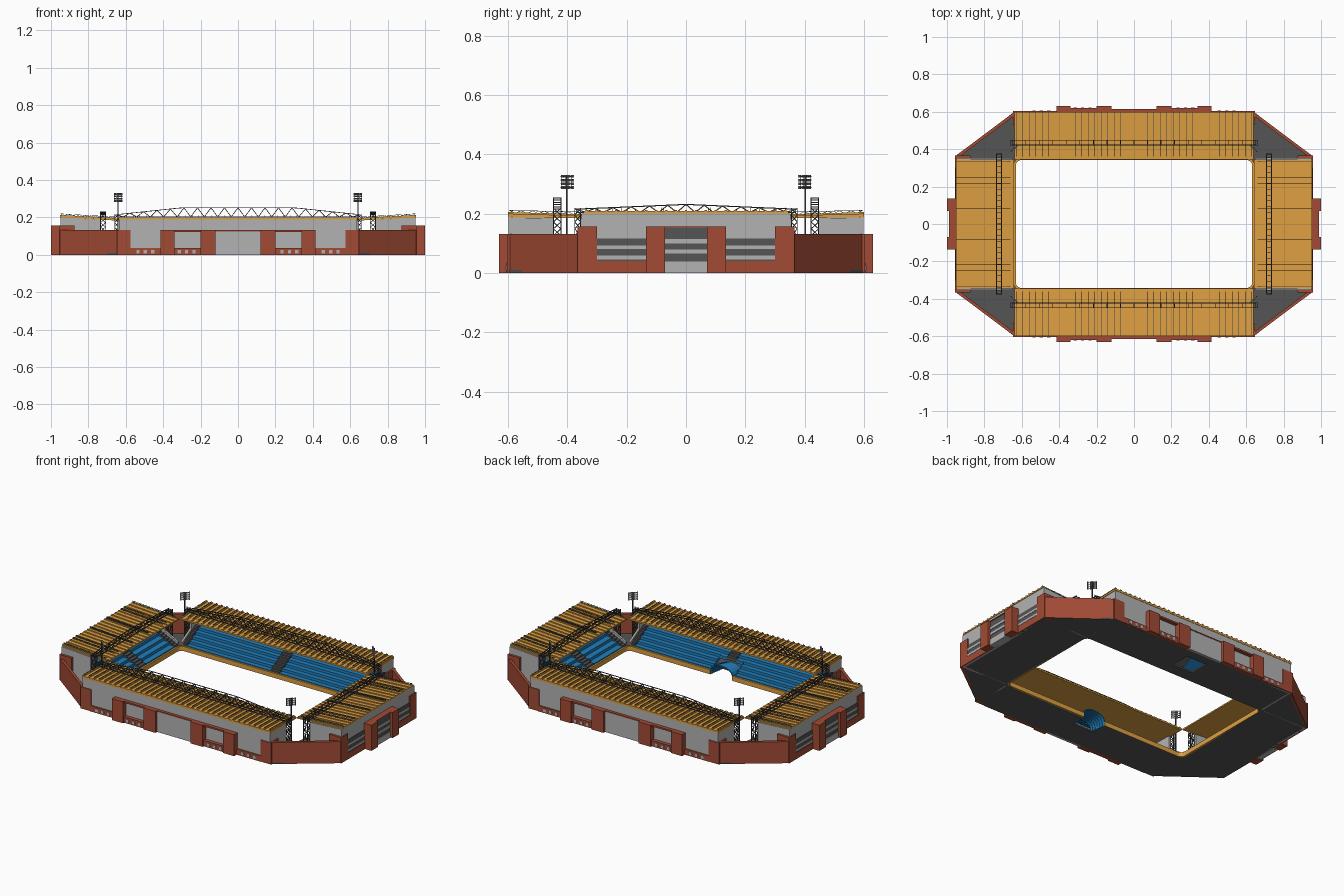
import bpy, bmesh, math
from mathutils import Vector

if "Cube" in bpy.data.objects:
    bpy.data.objects.remove(bpy.data.objects["Cube"])

def material(name, rgb):
    m = bpy.data.materials.new(name)
    m.diffuse_color = (*rgb, 1)
    m.use_nodes = True
    m.node_tree.nodes["Principled BSDF"].inputs["Base Color"].default_value = m.diffuse_color
    return m

ORANGE = material("orange_sheet", (0.73, 0.35, 0.055))
RED = material("brick_red", (0.36, 0.07, 0.035))
BLUE = material("seat_blue", (0.015, 0.21, 0.50))
GREY = material("wall_grey", (0.45, 0.45, 0.45))
DARK = material("dark_grey", (0.09, 0.09, 0.09))
STEEL = material("steel", (0.055, 0.06, 0.065))

# Axis maps: profile (p, q) extruded along t
ALONG_X = lambda p, q, t: (t, p, q)
ALONG_Y = lambda p, q, t: (p, t, q)
ALONG_Z = lambda p, q, t: (p, q, t)

class Part:
    """Collects geometry for one named object, optionally mirrored about x and y."""
    def __init__(self, name, mat, mirror=(True, True)):
        self.name, self.mat, self.mirror, self.bm = name, mat, mirror, bmesh.new()

    def prism(self, pts, axis, a, b):
        lo = [self.bm.verts.new(axis(p, q, a)) for p, q in pts]
        hi = [self.bm.verts.new(axis(p, q, b)) for p, q in pts]
        n = len(pts)
        self.bm.faces.new(lo[::-1])
        self.bm.faces.new(hi)
        for i in range(n):
            j = (i + 1) % n
            self.bm.faces.new((lo[i], lo[j], hi[j], hi[i]))

    def box(self, x0, x1, y0, y1, z0, z1):
        self.prism([(x0, y0), (x1, y0), (x1, y1), (x0, y1)], ALONG_Z, z0, z1)

    def beam(self, p, q, r=0.0015):
        p, q = Vector(p), Vector(q)
        d = (q - p).normalized()
        u = d.cross((0, 0, 1) if abs(d.z) < 0.9 else (1, 0, 0)).normalized() * r
        v = d.cross(u)
        ring = (u + v, v - u, -u - v, u - v)
        self.prism([(k, 0) for k in range(4)],
                   lambda k, _, e: (q if e else p) + ring[k], 0, 1)

    def zigzag(self, lower, upper, r=0.0012):
        for i in range(len(lower) - 1):
            self.beam(lower[i], lower[i + 1], r)
            self.beam(upper[i], upper[i + 1], r)
            a, b = (lower, upper) if i % 2 else (upper, lower)
            self.beam(a[i], b[i + 1], r)

    def done(self):
        bmesh.ops.recalc_face_normals(self.bm, faces=self.bm.faces)
        me = bpy.data.meshes.new(self.name)
        self.bm.to_mesh(me)
        self.bm.free()
        me.materials.append(self.mat)
        ob = bpy.data.objects.new(self.name, me)
        bpy.context.collection.objects.link(ob)
        if any(self.mirror):
            m = ob.modifiers.new("mirror", 'MIRROR')
            m.use_axis = (*self.mirror, False)
            m.use_mirror_merge = False

def lerp(a, b, n):
    return [a + (b - a) * i / n for i in range(n + 1)]

# Ground slab and pitch barrier (half outline, mirrored in x; tunnel notch at front)
def pitch_edge(hw, hh, r):
    pts = [(0.075, -hh)]
    for sy, a0 in ((-1, -90), (1, 0)):
        for k in range(6):
            a = math.radians(a0 + 18 * k)
            pts.append((hw - r + r * math.cos(a), sy * (hh - r) + r * math.sin(a)))
    return pts + [(0, hh)]

slab = Part("ground_slab", DARK, (True, False))
slab.prism([(0, -0.60), (0.64, -0.60), (0.953, -0.362), (0.953, 0.362), (0.64, 0.60), (0, 0.60),
            (0, 0.54), (0.07, 0.54), (0.07, 0.42), (0, 0.42)]
           + pitch_edge(0.635, 0.345, 0.03)[::-1] + [(0.075, -0.44), (0, -0.44)], ALONG_Z, 0, 0.01)
slab.done()
rail = Part("pitch_barrier", ORANGE, (True, False))
rail.prism(pitch_edge(0.642, 0.352, 0.034) + pitch_edge(0.632, 0.342, 0.03)[::-1], ALONG_Z, 0, 0.028)
rail.done()

# Stepped seating, thin shell with a sloping underside
def steps(d0, d1, z0, z1, n):
    dd, dz = (d1 - d0) / n, (z1 - z0) / n
    pts = []
    for i in range(n):
        pts += [(d0 + i * dd, z0 + i * dz), (d0 + (i + 1) * dd, z0 + i * dz)]
    return pts + [(d1, z1 - dz - 0.02), (d0, z0 - 0.02)]

flip = lambda pts: [(-p, q) for p, q in pts]
side, end = steps(0.357, 0.59, 0.03, 0.165, 8), steps(0.647, 0.94, 0.03, 0.17, 8)
seats = Part("side_seats", BLUE)
seats.prism(side, ALONG_X, 0.08, 0.60)
seats.done()
seats = Part("centre_seats", BLUE, (True, False))
seats.prism(side, ALONG_X, 0.03, 0.08)
seats.prism(flip(steps(0.44, 0.59, 0.08, 0.165, 5)), ALONG_X, 0.03, 0.08)
seats.done()
seats = Part("end_seats", BLUE)
seats.prism(end, ALONG_Y, 0.03, 0.31)
seats.done()
aisle = Part("corner_stairs", DARK)
aisle.prism(steps(0.357, 0.59, 0.035, 0.17, 16), ALONG_X, 0.60, 0.626)
aisle.prism(steps(0.647, 0.94, 0.035, 0.175, 16), ALONG_Y, 0.31, 0.34)
aisle.done()
aisle = Part("centre_stairs", DARK, (False, False))
aisle.prism(steps(0.357, 0.59, 0.035, 0.17, 16), ALONG_X, -0.03, 0.03)
aisle.prism(flip(steps(0.44, 0.59, 0.085, 0.17, 10)), ALONG_X, -0.03, 0.03)
for s in (1, -1):
    aisle.prism([(s * p, q) for p, q in steps(0.647, 0.94, 0.035, 0.175, 16)], ALONG_Y, -0.03, 0.03)
aisle.done()

# Telescoping players' tunnel
tunnel = Part("tunnel_arches", BLUE, (False, False))
for k in range(6):
    w, h = 0.08 - 0.003 * k, 0.072 - 0.003 * k
    arc = [(math.cos(math.pi * i / 12), math.sin(math.pi * i / 12) ** 0.6) for i in range(13)]
    ring = [(w * c, h * s) for c, s in arc] + [((w - 0.006) * c, (h - 0.006) * s) for c, s in arc[::-1]]
    tunnel.prism(ring, ALONG_Y, -0.445 + 0.017 * (5 - k), -0.428 + 0.017 * (5 - k))
tunnel.done()

# Grey outer walls and end gables
wall = Part("outer_walls", GREY)
wall.box(0, 0.637, 0.588, 0.598, 0, 0.188)
wall.box(0.938, 0.95, 0, 0.352, 0, 0.201)
wall.prism([(0.357, 0), (0.357, 0.045), (0.445, 0.095), (0.445, 0.183), (0.598, 0.188), (0.598, 0)],
           ALONG_X, 0.626, 0.637)
wall.prism([(0.647, 0), (0.647, 0.045), (0.735, 0.09), (0.735, 0.188), (0.95, 0.201), (0.95, 0)],
           ALONG_Y, 0.34, 0.352)
wall.box(0, 0.12, 0.598, 0.614, 0, 0.125)
for x in (0.455, 0.495, 0.535, 0.235, 0.275, 0.315):
    wall.box(x - 0.009, x + 0.009, 0.598, 0.608 if x > 0.4 else 0.623, 0.008, 0.027)
for z in (0.045, 0.08):
    wall.box(0.95, 0.9555, 0.135, 0.30, z, z + 0.013)
for z in (0, 0.065, 0.1):
    wall.box(0.95, 0.987, 0, 0.07, z, z + (0.014 if z else 0.038))
wall.done()
glass = Part("dark_window_bands", DARK)
glass.box(0.95, 0.954, 0.135, 0.30, 0.04, 0.116)
glass.box(0.95, 0.984, 0, 0.07, 0.005, 0.152)
glass.done()

# Red brick piers, plinths and diagonal corner walls
brick = Part("brick_facades", RED)
brick.prism([(0.635, 0.603), (0.957, 0.362), (0.93, 0.362), (0.635, 0.582)], ALONG_Z, 0, 0.132)
brick.box(0.575, 0.647, 0.585, 0.603, 0, 0.132)
brick.box(0.636, 0.647, 0.53, 0.603, 0, 0.132)
brick.box(0.41, 0.58, 0.598, 0.605, 0, 0.036)
for x0, x1 in ((0.12, 0.20), (0.34, 0.415)):
    brick.box(x0, x1, 0.598, 0.63, 0, 0.132)
brick.box(0.20, 0.34, 0.598, 0.62, 0, 0.036)
brick.box(0.20, 0.34, 0.598, 0.62, 0.122, 0.132)
brick.box(0, 0.12, 0.598, 0.616, 0.125, 0.132)
brick.box(0.938, 0.957, 0.30, 0.366, 0, 0.157)
brick.box(0.875, 0.957, 0.352, 0.366, 0, 0.157)
brick.box(0.95, 0.957, 0.135, 0.30, 0, 0.04)
brick.box(0.95, 1.0, 0.07, 0.135, 0, 0.157)
brick.box(0.95, 0.988, 0, 0.07, 0.152, 0.157)
brick.done()

# Ribbed orange roofs
roof = Part("side_roofs", ORANGE, (False, True))
roof.prism([(0.346, 0.184), (0.60, 0.188), (0.60, 0.200), (0.346, 0.193)], ALONG_X, -0.64, 0.64)
for x in lerp(-0.63, 0.63, 36):
    roof.prism([(0.348, 0.19), (0.60, 0.195), (0.60, 0.205), (0.348, 0.198)], ALONG_X, x - 0.004, x + 0.004)
roof.done()
roof = Part("end_roofs", ORANGE, (True, False))
roof.prism([(0.642, 0.183), (0.953, 0.201), (0.953, 0.209), (0.642, 0.191)], ALONG_Y, -0.345, 0.345)
for y in lerp(-0.335, 0.335, 20):
    roof.prism([(0.645, 0.186), (0.953, 0.205), (0.953, 0.213), (0.645, 0.195)], ALONG_Y, y - 0.004, y + 0.004)
roof.done()

# Small lattice rafters across the roofs
raft = Part("side_rafters", STEEL, (False, True))
for x in lerp(-0.63, 0.63, 36):
    ds = lerp(0.36, 0.595, 12)
    raft.zigzag([(x, d, 0.197 + 0.02 * (d - 0.36)) for d in ds],
                [(x, d, 0.206 + 0.02 * (d - 0.36)) for d in ds], 0.0009)
raft.done()
raft = Part("end_rafters", STEEL)
for y in (0.075, 0.082, 0.218, 0.248, 0.335):
    ds = lerp(0.66, 0.95, 14)
    raft.zigzag([(d, y, 0.196 + 0.058 * (d - 0.66)) for d in ds],
                [(d, y, 0.203 + 0.058 * (d - 0.66)) for d in ds], 0.0009)
raft.done()

# Main arched roof trusses (twin planes) with lattice towers at their ends
truss = Part("side_trusses", STEEL, (False, True))
xs = lerp(-0.65, 0.65, 36)
top = lambda x: 0.215 + 0.037 * min(1, (0.65 - abs(x)) / 0.35)
for y in (0.422, 0.447):
    truss.zigzag([(x, y, 0.203) for x in xs], [(x, y, top(x)) for x in xs], 0.0018)
for x in xs[::2]:
    truss.beam((x, 0.422, top(x)), (x, 0.447, top(x)))
truss.done()
truss = Part("end_trusses", STEEL, (True, False))
ys = lerp(-0.37, 0.37, 24)
top = lambda y: 0.231 - 0.016 * abs(y) / 0.37
for x in (0.708, 0.735):
    truss.zigzag([(x, y, 0.204) for y in ys], [(x, y, top(y)) for y in ys], 0.0018)
for y in ys:
    truss.beam((0.708, y, top(y)), (0.735, y, top(y)))
truss.done()
tower = Part("lattice_towers", STEEL)
for x0, x1, y0, y1 in ((0.64, 0.66, 0.422, 0.447), (0.708, 0.735, 0.355, 0.375)):
    corners = [(x0, y0), (x1, y0), (x1, y1), (x0, y1)]
    zs = lerp(0.01, 0.218, 9)
    for i in range(4):
        a, b = corners[i], corners[(i + 1) % 4]
        tower.zigzag([(*a, z) for z in zs], [(*b, z) for z in zs], 0.0016)
tower.done()

# Corner floodlights facing the pitch
mast = Part("floodlight_masts", STEEL)
c = Vector((0.642, 0.402, 0))
u, n = Vector((0.7071, -0.7071, 0)), Vector((0.7071, 0.7071, 0))
mast.beam(c + Vector((0, 0, 0.01)), c + Vector((0, 0, 0.33)), 0.003)
for k in range(4):
    h = Vector((0, 0, 0.288 + 0.0125 * k))
    mast.beam(c + h - u * 0.028, c + h + u * 0.028)
    s = u * (-0.024 + 0.016 * k)
    mast.beam(c + s + Vector((0, 0, 0.283)), c + s + Vector((0, 0, 0.33)), 0.001)
mast.done()
lamps = Part("floodlight_lamps", GREY)
for i in range(4):
    for k in range(4):
        p = c + u * (-0.024 + 0.016 * i) + Vector((0, 0, 0.288 + 0.0125 * k))
        lamps.beam(p, p - n * 0.006, 0.0045)
lamps.done()
